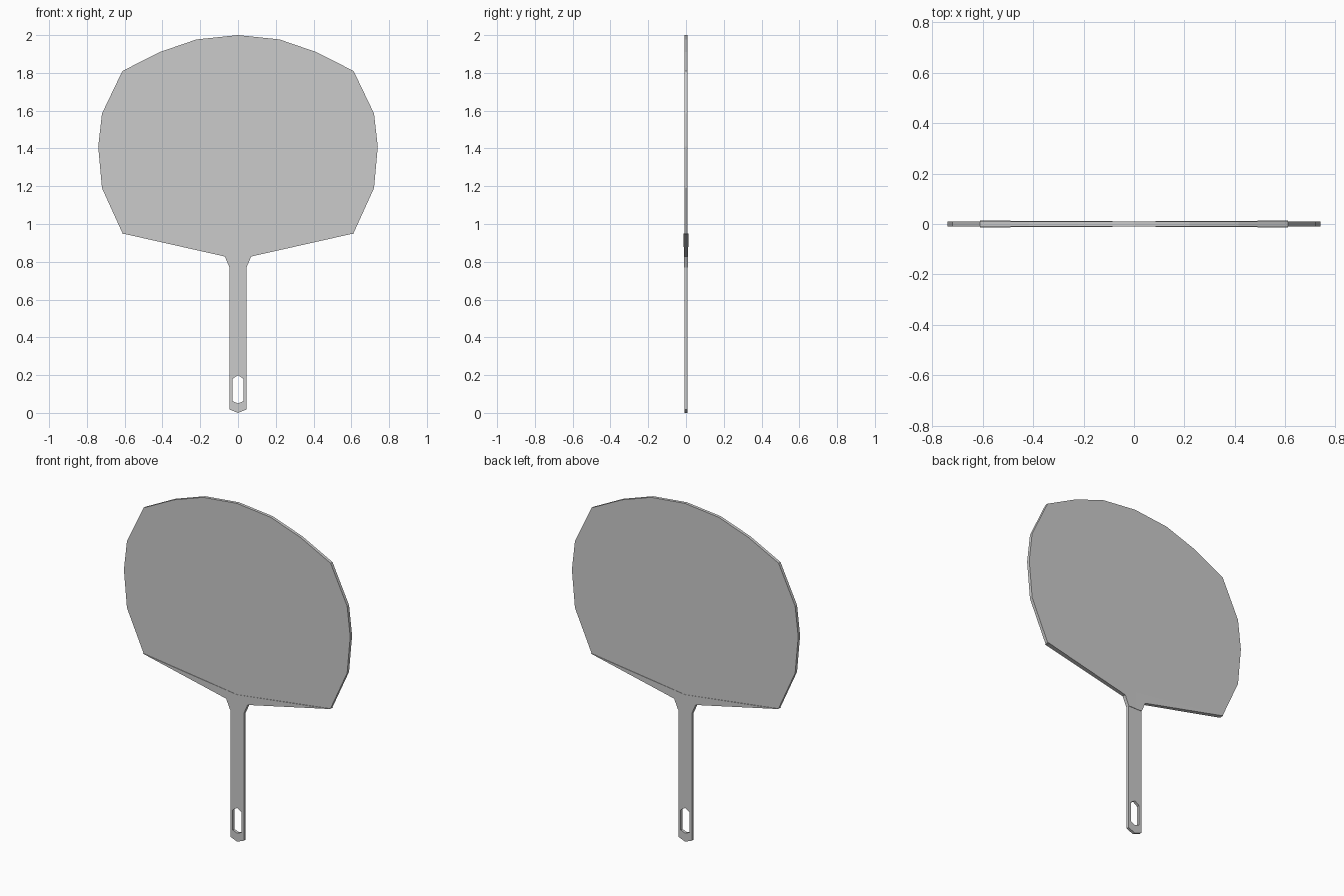
import bpy, bmesh

if "Cube" in bpy.data.objects:
    bpy.data.objects.remove(bpy.data.objects["Cube"])


def symmetric_plate(name, half_profile, half_thickness):
    """Plate in the xz plane: half outline mirrored over x = 0, front and back skins plus rim.
    half_thickness(x) gives the distance of each skin from y = 0."""
    bm = bmesh.new()
    for side in (1, -1):
        bm.faces.new([bm.verts.new((side * x, 0, z)) for x, z in half_profile])
    bmesh.ops.remove_doubles(bm, verts=bm.verts[:], dist=1e-5)
    front = bm.verts[:]
    ret = bmesh.ops.extrude_face_region(bm, geom=bm.faces[:], use_keep_orig=True)
    back = [v for v in ret["geom"] if isinstance(v, bmesh.types.BMVert)]
    for verts, sign in ((front, -1), (back, 1)):
        for v in verts:
            v.co.y = sign * half_thickness(abs(v.co.x))
    bmesh.ops.recalc_face_normals(bm, faces=bm.faces[:])
    mesh = bpy.data.meshes.new(name)
    bm.to_mesh(mesh)
    bm.free()
    obj = bpy.data.objects.new(name, mesh)
    bpy.context.collection.objects.link(obj)
    return obj


# Faceted fan leaf
symmetric_plate("fan_leaf", [
    (0, 0.868), (0.61, 0.948), (0.72, 1.19), (0.74, 1.41), (0.72, 1.585),
    (0.612, 1.81), (0.415, 1.91), (0.22, 1.977), (0, 2.0)], lambda x: 0.009)

# Wing-shaped brace, thicker towards its tips
symmetric_plate("leaf_brace", [
    (0, 0.77), (0.045, 0.77), (0.07, 0.828), (0.612, 0.95), (0, 0.87)],
    lambda x: 0.0105 + 0.003 * min(x / 0.61, 1))

# Handle with a pointed hanging slot
symmetric_plate("handle", [
    (0, 0), (0.045, 0.018), (0.045, 0.77), (0, 0.77),
    (0, 0.2), (0.029, 0.18), (0.029, 0.062), (0, 0.05)], lambda x: 0.008)
